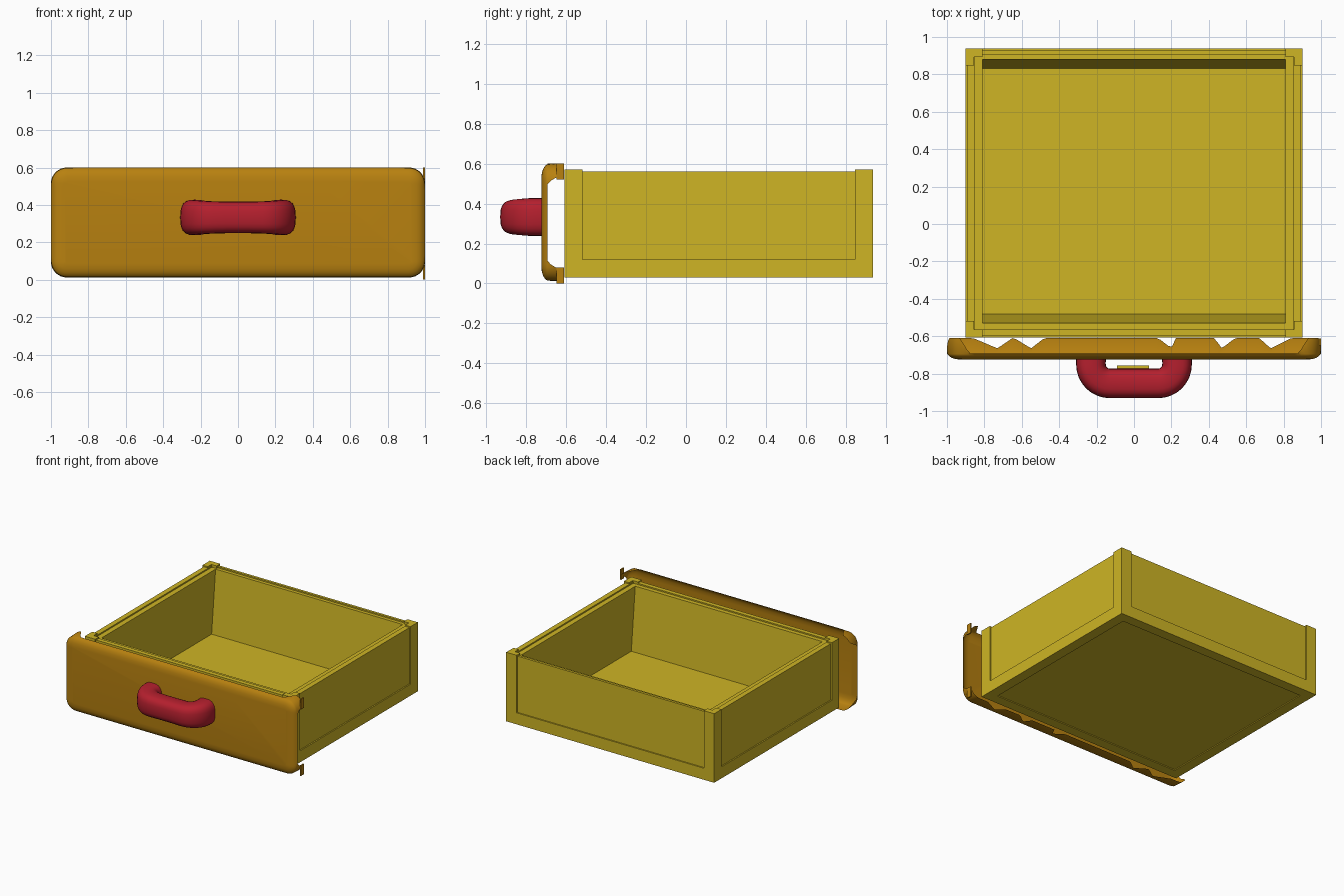
import bpy, bmesh, math
from mathutils import Vector

old = bpy.data.objects.get("Cube")
if old:
    bpy.data.objects.remove(old, do_unlink=True)


def material(name, rgb):
    m = bpy.data.materials.new(name)
    m.use_nodes = True
    m.diffuse_color = (*rgb, 1)
    m.node_tree.nodes["Principled BSDF"].inputs["Base Color"].default_value = (*rgb, 1)
    return m


YELLOW = material("yellow wood", (0.62, 0.46, 0.018))
BROWN = material("golden brown", (0.48, 0.22, 0.005))
RED = material("red", (0.46, 0.014, 0.027))


def finish(name, bm, mat, smooth=False):
    bmesh.ops.recalc_face_normals(bm, faces=bm.faces[:])
    mesh = bpy.data.meshes.new(name)
    bm.to_mesh(mesh)
    bm.free()
    mesh.materials.append(mat)
    ob = bpy.data.objects.new(name, mesh)
    bpy.context.scene.collection.objects.link(ob)
    if smooth:
        bpy.ops.object.select_all(action="DESELECT")
        ob.select_set(True)
        bpy.context.view_layer.objects.active = ob
        bpy.ops.object.shade_smooth_by_angle(angle=math.radians(50))
    return ob


def add_box(bm, xs, ys, zs):
    """Box between two limits on each axis."""
    verts = bmesh.ops.create_cube(bm, size=1)["verts"]
    for v in verts:
        v.co = Vector([lim[0] if c < 0 else lim[1] for c, lim in zip(v.co, (xs, ys, zs))])
    return verts


def part(name, *boxes):
    bm = bmesh.new()
    for b in boxes:
        add_box(bm, *b)
    return finish(name, bm, YELLOW)


# Drawer tray limits
W, F, B = 0.90, -0.608, 0.937
BASE, TOP, T, PW = 0.03, 0.57, 0.045, 0.09

# L-shaped corner posts
for sx, side in ((1, "left"), (-1, "right")):
    for y0, sy, end in ((F, 1, "front"), (B, -1, "back")):
        def span(a, d):
            return sorted((a, a + d))
        part(f"{end}_{side}_post",
             (span(sx * W, -sx * PW), span(y0, sy * T), (BASE, TOP)),
             (span(sx * W, -sx * T), span(y0, sy * PW), (BASE, TOP)))

# Bottom rails, flush with the posts
part("bottom_rails",
     ((-W, W), (F, F + 0.08), (BASE, 0.05)), ((-W, W), (B - 0.08, B), (BASE, 0.05)),
     ((-W, -W + 0.08), (F, B), (BASE, 0.05)), ((W - 0.08, W), (F, B), (BASE, 0.05)),
     ((-W, W), (F, F + T), (BASE, 0.12)), ((-W, W), (B - T, B), (BASE, 0.12)),
     ((-W, -W + T), (F, B), (BASE, 0.12)), ((W - T, W), (F, B), (BASE, 0.12)))

# Floor and recessed wall panels
R = 0.01
part("floor", ((-W + R, W - R), (F + R, B - R), (0.037, 0.06)))
part("wall_panels",
     ((-W + R, W - R), (F + R, F + T), (0.05, 0.56)),
     ((-W + R, W - R), (B - 0.03, B - R), (0.05, 0.56)),
     ((-W + R, -W + T + 0.005), (F + R, B - R), (0.05, 0.56)),
     ((W - T - 0.005, W - R), (F + R, B - R), (0.05, 0.56)))

# Inner lining: upright sides, sloping front and back
part("side_lining", ((-0.86, -0.81), (-0.57, 0.91), (0.05, 0.55)),
     ((0.81, 0.86), (-0.57, 0.91), (0.05, 0.55)))
for name, outer, inner in (("front_lining", -0.57, -0.53), ("back_lining", 0.91, 0.88)):
    bm = bmesh.new()
    slope = 0.05 if outer < 0 else -0.05
    for v in add_box(bm, (-0.85, 0.85), (outer, inner), (0.05, 0.55)):
        if abs(v.co.y - inner) < 0.001 and v.co.z < 0.3:
            v.co.y += slope
    finish(name, bm, YELLOW)

# Drawer front: rounded shell, open behind, with a broken rim
Z0, Z1, RAD = 0.012, 0.6, 0.085


def outline(inset):
    """Rounded rectangle in x and z with evenly divided edges."""
    hx, hz, cz = 1 - RAD, (Z1 - Z0) / 2 - RAD, (Z0 + Z1) / 2
    r = RAD - inset
    pts = []
    corners = [(hx, hz), (-hx, hz), (-hx, -hz), (hx, -hz)]
    for i, (x, z) in enumerate(corners):
        for k in range(9):
            a = math.pi / 2 * (i + k / 8)
            pts.append((x + r * math.cos(a), cz + z + r * math.sin(a)))
        nx, nz = corners[(i + 1) % 4]
        px, pz = pts[-1]
        n = 90 if i % 2 == 0 else 24
        for k in range(1, n):
            pts.append((px + (nx - x) * k / n, pz + (nz - z) * k / n))
    return pts


NOTCHES = [(-0.86, -0.73, -0.65), (-0.64, -0.55, -0.48),
           (0.13, 0.20, 0.22), (0.43, 0.47, 0.54), (0.67, 0.73, 0.84)]


def rim_y(x, z):
    """How far back the rim reaches at a point of the outline."""
    if z < 0.06 and abs(x) < 0.92:
        for a, m, b in NOTCHES:
            if a < x < b:
                return -0.61 - 0.055 * ((x - a) / (m - a) if x < m else (b - x) / (b - m))
        return -0.61
    if z > 0.55:
        t = (0.93 - abs(x)) / 0.05
    else:
        t = (0.22 - abs(z - 0.305)) / -0.05 + 1
        t = 1 - t + 0.6
    return -0.61 - 0.083 * max(0, min(1, t))


bm = bmesh.new()
rings = []
for inset, y in ((0.075, -0.725), (0.045, -0.722), (0.025, -0.715), (0.01, -0.705), (0.003, -0.695)):
    rings.append([bm.verts.new((x, y, z)) for x, z in outline(inset)])
rings.append([bm.verts.new((x, rim_y(x, z), z)) for x, z in outline(0)])
bm.faces.new(rings[0])
for r0, r1 in zip(rings, rings[1:]):
    for i in range(len(r0)):
        j = (i + 1) % len(r0)
        bm.faces.new((r0[i], r0[j], r1[j], r1[i]))
finish("drawer_front", bm, BROWN, True)

# Torn corner slivers at the rim
bm = bmesh.new()
for z in (0.04, 0.56):
    add_box(bm, (0.99, 1.0), (-0.65, -0.612), (z - 0.04, z + 0.04))
finish("rim_slivers", bm, BROWN)

# Handle: soft squarish section swept along a U
path = [(0.23, -0.705), (0.23, -0.73)]
path += [(0.13 + 0.1 * math.cos(a), -0.752 - 0.1 * math.sin(a))
         for a in (math.pi / 2 * k / 8 for k in range(9))]
path += [(0.06, -0.852)]
path += [(-x, y) for x, y in reversed(path)]
bm = bmesh.new()
rings = []
for i, (x, y) in enumerate(path):
    a, b = path[max(i - 1, 0)], path[min(i + 1, len(path) - 1)]
    d = Vector((b[0] - a[0], b[1] - a[1], 0)).normalized()
    side = Vector((-d.y, d.x, 0))
    h = 0.084 + 0.011 * min(1, abs(x) / 0.23) ** 3
    ring = []
    for k in range(24):
        t = 2 * math.pi * k / 24
        c, s = math.cos(t), math.sin(t)
        u = math.copysign(abs(c) ** 0.7, c) * 0.079
        w = math.copysign(abs(s) ** 0.7, s) * h
        ring.append(bm.verts.new(Vector((x, y, 0.333 + w)) + side * u))
    rings.append(ring)
for r0, r1 in zip(rings, rings[1:]):
    for k in range(24):
        bm.faces.new((r0[k], r0[(k + 1) % 24], r1[(k + 1) % 24], r1[k]))
bm.faces.new(rings[0])
bm.faces.new(rings[-1])
finish("handle", bm, RED, True)

# Small strip behind the grip
part("grip_strip", ((-0.09, 0.08), (-0.78, -0.757), (0.328, 0.336)))
